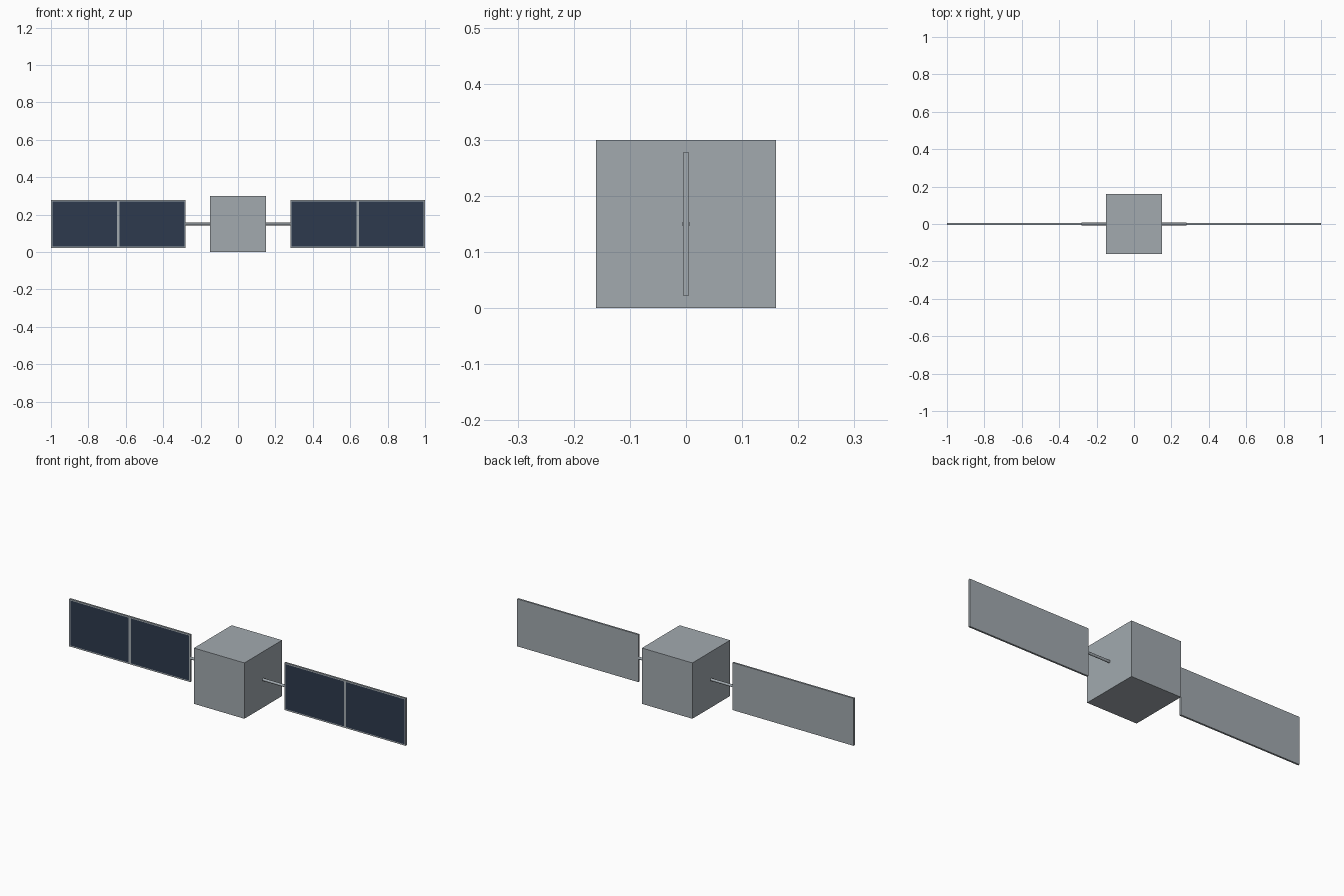
import bpy
import bmesh
from math import pi
from mathutils import Matrix, Vector

if "Cube" in bpy.data.objects:
    bpy.data.objects.remove(bpy.data.objects["Cube"])


def make_material(name, colour):
    mat = bpy.data.materials.new(name)
    mat.use_nodes = True
    mat.diffuse_color = colour
    mat.node_tree.nodes["Principled BSDF"].inputs["Base Color"].default_value = colour
    return mat


grey = make_material("satin grey", (0.36, 0.40, 0.43, 1))
navy = make_material("solar navy", (0.026, 0.042, 0.074, 1))

MID_Z = 0.15
BODY = Vector((0.30, 0.32, 0.30))
PANEL = Vector((0.72, 0.01, 0.255))
PANEL_X = 0.64
BOOM_RADIUS = 0.007
FRAME = 0.007


def add_object(name, bm, materials):
    mesh = bpy.data.meshes.new(name)
    bm.to_mesh(mesh)
    bm.free()
    for mat in materials:
        mesh.materials.append(mat)
    obj = bpy.data.objects.new(name, mesh)
    bpy.context.collection.objects.link(obj)
    return obj


def box(size, centre):
    bm = bmesh.new()
    bmesh.ops.create_cube(bm, size=1, matrix=Matrix.Translation(centre) @ Matrix.Diagonal((*size, 1)))
    return bm


# Main body
add_object("body", box(BODY, (0, 0, MID_Z)), [grey])

for side, sign in (("left", 1), ("right", -1)):
    # Solar panel: halved, then each front half is inset to leave a frame
    bm = box(PANEL, (sign * PANEL_X, 0, MID_Z))
    bmesh.ops.bisect_plane(bm, geom=bm.verts[:] + bm.edges[:] + bm.faces[:],
                           plane_co=(sign * PANEL_X, 0, 0), plane_no=(1, 0, 0))
    bm.normal_update()
    cells = [f for f in bm.faces if f.normal.y < -0.9]
    bmesh.ops.inset_individual(bm, faces=cells, thickness=FRAME, use_even_offset=True)
    for face in cells:
        face.material_index = 1
    add_object(side + "_solar_panel", bm, [grey, navy])

    # Boom from the body to the panel
    start, end = BODY.x / 2, PANEL_X - PANEL.x / 2
    bm = bmesh.new()
    bmesh.ops.create_cone(bm, cap_ends=True, segments=16, radius1=BOOM_RADIUS, radius2=BOOM_RADIUS,
                          depth=end - start,
                          matrix=Matrix.Translation((sign * (start + end) / 2, 0, MID_Z))
                          @ Matrix.Rotation(pi / 2, 4, "Y"))
    for face in bm.faces:
        face.smooth = len(face.verts) == 4
    for edge in bm.edges:
        edge.smooth = all(f.smooth for f in edge.link_faces)
    add_object(side + "_boom", bm, [grey])
